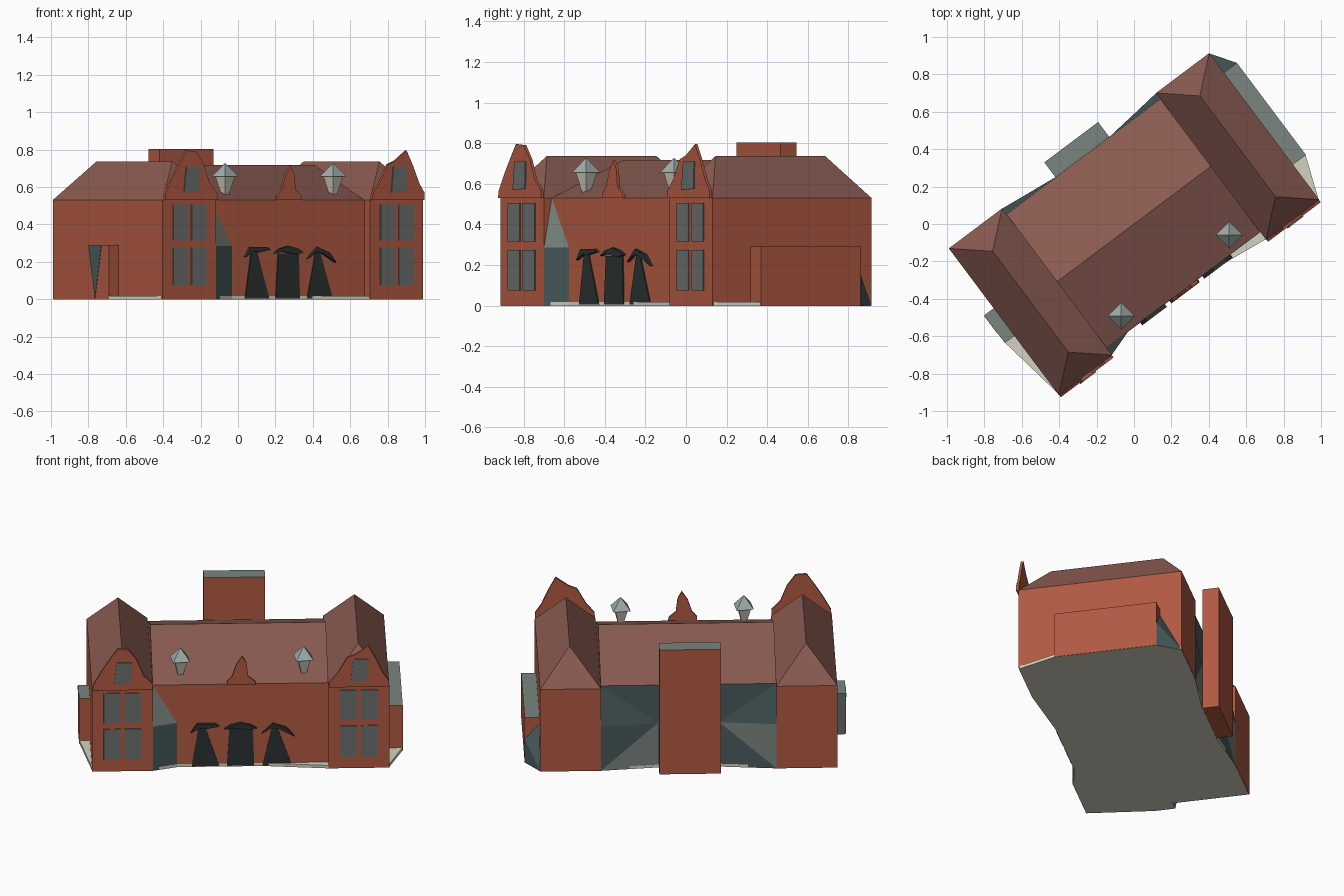
import bpy, bmesh, math
from mathutils import Matrix, Vector

if "Cube" in bpy.data.objects:
    bpy.data.objects.remove(bpy.data.objects["Cube"])

# The house stands turned on the grid: u runs along it, v towards its back
TURN = Matrix(((0.8, -0.6, 0), (0.6, 0.8, 0), (0, 0, 1)))


def material(name, rgb):
    m = bpy.data.materials.new(name)
    lin = [((c / 255 + 0.055) / 1.055) ** 2.4 for c in rgb]
    m.diffuse_color = (*lin, 1)
    m.use_nodes = True
    m.node_tree.nodes["Principled BSDF"].inputs["Base Color"].default_value = m.diffuse_color
    return m


BRICK = material("red brick", (176, 89, 66))
ROOF = material("brown roof tile", (138, 91, 81))
SLATE = material("grey slate", (122, 133, 127))
TEAL = material("dark teal panel", (72, 90, 92))
DARK = material("black door", (42, 49, 48))
GLASS = material("window glass", (106, 111, 109))
CREAM = material("cream stone", (212, 209, 192))
LEAD = material("pale lead", (160, 172, 172))


def build(name, verts, faces, mats, ids=None, solid=True):
    me = bpy.data.meshes.new(name)
    me.from_pydata([TURN @ Vector(p) for p in verts], [], faces)
    for m in mats:
        me.materials.append(m)
    for i, f in enumerate(me.polygons):
        f.material_index = ids[i] if ids else 0
    if solid:
        bm = bmesh.new()
        bm.from_mesh(me)
        bmesh.ops.recalc_face_normals(bm, faces=bm.faces)
        bm.to_mesh(me)
        bm.free()
    ob = bpy.data.objects.new(name, me)
    bpy.context.collection.objects.link(ob)
    return ob


def loft(name, bottom, top, mats, ids=None):
    """Closed solid between two rings; faces are bottom, top, then sides."""
    n = len(bottom)
    faces = [tuple(range(n)), tuple(range(n, 2 * n))]
    faces += [(i, (i + 1) % n, n + (i + 1) % n, n + i) for i in range(n)]
    return build(name, bottom + top, faces, mats, ids)


def prism(name, foot, z0, z1, mats, ids=None):
    return loft(name, [(u, v, z0) for u, v in foot], [(u, v, z1) for u, v in foot], mats, ids)


def box(name, u0, u1, v0, v1, z0, z1, mats, ids=None):
    return prism(name, [(u0, v0), (u1, v0), (u1, v1), (u0, v1)], z0, z1, mats, ids)


def plate(name, profile, v, thick, mat):
    """Upright (u, z) outline standing in front of plane v."""
    return loft(name, [(u, v - thick, z) for u, z in profile], [(u, v, z) for u, z in profile], [mat])


EAVE, FRONT, BACK = 0.53, -0.49, 0.49

# Two end wings with hipped roofs, gables and windows
for side, label in ((-1, "left"), (1, "right")):
    c = side * 0.6925
    a, b = c - 0.178, c + 0.178
    box(label + "_wing_walls", a, b, FRONT, BACK, 0, EAVE, [BRICK])
    build(label + "_wing_roof",
          [(a, FRONT, EAVE), (b, FRONT, EAVE), (b, BACK, EAVE), (a, BACK, EAVE),
           (c, -0.337, 0.737), (c, 0.337, 0.737)],
          [(0, 1, 4), (1, 2, 5, 4), (2, 3, 5), (3, 0, 4, 5), (3, 2, 1, 0)], [ROOF])
    # shaped gable: flat-topped on the left, pointed on the right
    if side < 0:
        crown = [(0.125, 0.62), (0.085, 0.72), (0.035, 0.79), (-0.03, 0.795), (-0.08, 0.72), (-0.125, 0.65)]
    else:
        crown = [(0.14, 0.62), (0.10, 0.71), (0.055, 0.795), (-0.02, 0.74), (-0.07, 0.72), (-0.125, 0.62)]
    shape = [(-0.176, EAVE), (0.176, EAVE), (0.174, 0.57)] + crown + [(-0.172, 0.565)]
    plate(label + "_gable", [(c + u, z) for u, z in shape], FRONT, 0.016, BRICK)
    plate(label + "_gable_window",
          [(c - 0.05, 0.57), (c + 0.05, 0.575), (c + 0.055, 0.71), (c - 0.035, 0.71)],
          FRONT - 0.016, 0.006, GLASS)
    for s in (-1, 1):
        for z0, z1 in ((0.075, 0.275), (0.315, 0.505)):
            u0, u1 = sorted((c + s * 0.0125, c + s * 0.11))
            plate(label + "_wing_window", [(u0, z0), (u1, z0), (u1, z1), (u0, z1)], FRONT, 0.006, GLASS)

# Centre block: brick front, teal back wall, plain gable roof
H = 0.5145
box("centre_walls", -H, H, -0.44, 0.45, 0, EAVE, [BRICK, TEAL], [0, 0, 0, 0, 1, 0])
loft("centre_roof", [(-H, -0.44, EAVE), (-H, 0.45, EAVE), (-H, 0, 0.717)],
     [(H, -0.44, EAVE), (H, 0.45, EAVE), (H, 0, 0.717)], [ROOF])

# Small pointed gable over the entrance
plate("centre_gable", [(-0.08, EAVE), (0.09, EAVE), (0.085, 0.55), (0.045, 0.585), (0.035, 0.67),
                       (0.01, 0.715), (-0.025, 0.66), (-0.05, 0.585), (-0.08, 0.55)],
      -0.44, 0.016, BRICK)

# Tall chimney block with slate top
box("chimney", -0.186, 0.174, 0.452, 0.551, 0, 0.803, [BRICK, SLATE], [0, 1, 0, 0, 0, 0])


def lean_to(name, u_in, u_out, v_wall, v_wing, mats, ids):
    """Wedge in a corner between centre wall and wing, with a pointed roof."""
    z = 0.285
    build(name,
          [(u_out, v_wall, 0), (u_out, v_wing, 0), (u_in, v_wall, 0),
           (u_out, v_wing, z), (u_in, v_wall, z), (u_out, v_wall, EAVE)],
          [(0, 1, 2), (1, 2, 4), (1, 4, 3), (3, 4, 5), (0, 2, 4, 5), (0, 1, 3, 5)], mats, ids)


lean_to("front_corner_lean_to", -0.372, -0.515, -0.441, -0.489, [SLATE, TEAL], [0, 1, 1, 0, 0, 0])
for s in (-1, 1):
    lean_to("back_corner_lean_to", s * 0.18, s * 0.515, 0.451, 0.489,
            [SLATE, TEAL, DARK], [0, 0, 1, 1, 1, 1] if s > 0 else [0, 1, 0, 1, 1, 1])

# Right side porch with slate top and low teal buttress
box("right_porch", 0.868, 0.957, -0.256, 0.358, 0, 0.29, [BRICK, SLATE], [0, 1, 0, 0, 0, 0])
build("right_porch_buttress",
      [(0.869, 0.488, 0), (0.957, 0.359, 0), (0.869, 0.359, 0), (0.957, 0.359, 0.15), (0.869, 0.359, 0.25)],
      [(0, 1, 2), (0, 1, 3), (0, 3, 4), (0, 4, 2), (1, 2, 4, 3)], [TEAL])

# Left side porch with slate top and tapering base
loft("left_porch",
     [(-0.868, 0.03, 0), (-0.934, 0.03, 0), (-0.934, -0.095, 0), (-0.868, -0.095, 0)],
     [(-0.868, 0.09, 0.29), (-0.934, 0.09, 0.29), (-0.934, -0.095, 0.29), (-0.868, -0.095, 0.29)],
     [BRICK, SLATE], [0, 1, 1, 0, 0, 0])
plate_pts = [(-0.936, 0.087, 0.288), (-0.936, -0.03, 0.288), (-0.936, 0.028, 0.005)]
loft("left_porch_panel", plate_pts, [(u + 0.003, v, z) for u, v, z in plate_pts], [TEAL])

# Stone base slab filling the notches around the walls
prism("base_slab",
      [(-0.868, -0.488), (-0.513, -0.488), (-0.372, -0.442), (0.13, -0.442), (0.515, -0.488),
       (0.868, -0.488), (0.955, -0.256), (0.955, 0.356), (0.868, 0.488), (0.515, 0.488),
       (0.18, 0.452), (-0.18, 0.452), (-0.515, 0.488), (-0.868, 0.488),
       (-0.868, 0.03), (-0.932, 0.028), (-0.932, -0.095)],
      -0.001, 0.018, [CREAM])

# Three dark doors with spreading canopies
doors = [
    [(-0.285, 0.005), (-0.125, 0.005), (-0.205, 0.25), (-0.245, 0.25)],
    [(-0.08, 0.005), (0.08, 0.005), (0.073, 0.245), (-0.065, 0.245)],
    [(0.13, 0.005), (0.30, 0.005), (0.215, 0.25), (0.185, 0.25)],
]
canopies = [
    [(-0.29, 0.225), (-0.235, 0.255), (-0.20, 0.25), (-0.125, 0.265), (-0.15, 0.28), (-0.255, 0.28)],
    [(-0.095, 0.245), (-0.05, 0.255), (0.05, 0.24), (0.095, 0.25), (0.06, 0.27), (0.0, 0.285), (-0.06, 0.27)],
    [(0.125, 0.215), (0.18, 0.25), (0.225, 0.245), (0.315, 0.195), (0.27, 0.25), (0.19, 0.278)],
]
for d, k in zip(doors, canopies):
    plate("door", d, -0.44, 0.006, DARK)
    plate("door_canopy", k, -0.44, 0.02, DARK)

# Two roof lanterns: cream flared stem under a four-sided cap
for u in (-0.35, 0.372):
    def ring(r, z, u=u):
        back = TURN.transposed()
        return [tuple(Vector((u, -0.352, z)) + back @ Vector((r * math.cos(i * math.pi / 2),
                                                            r * math.sin(i * math.pi / 2), 0)))
                for i in range(4)]
    loft("lantern_stem", ring(0.018, 0.55), ring(0.052, 0.655), [CREAM])
    loft("lantern_cap", ring(0.072, 0.655), ring(0.004, 0.725), [LEAD])
